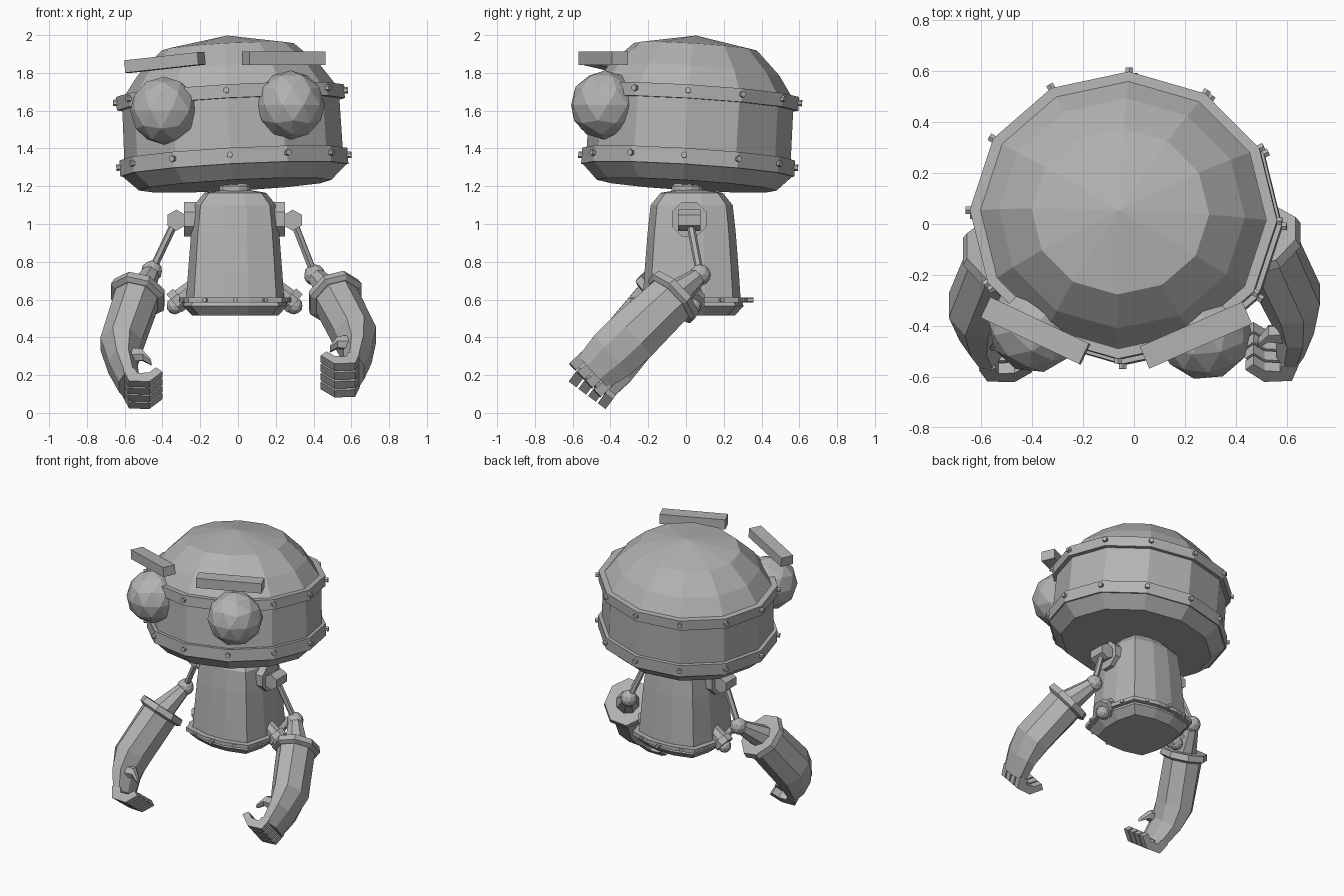
import bpy, bmesh, math
from mathutils import Vector, Matrix, Euler

cube = bpy.data.objects.get("Cube")
if cube:
    bpy.data.objects.remove(cube)

grey = bpy.data.materials.new("metal_grey")
grey.use_nodes = True
grey.diffuse_color = (0.45, 0.45, 0.45, 1)
grey.node_tree.nodes["Principled BSDF"].inputs["Base Color"].default_value = grey.diffuse_color


def finish(name, bm, matrix=Matrix()):
    bmesh.ops.recalc_face_normals(bm, faces=bm.faces)
    mesh = bpy.data.meshes.new(name)
    bm.to_mesh(mesh)
    bm.free()
    mesh.materials.append(grey)
    obj = bpy.data.objects.new(name, mesh)
    obj.matrix_world = matrix
    bpy.context.collection.objects.link(obj)
    return obj


def bridge(bm, a, b):
    n = len(a)
    for i in range(n):
        bm.faces.new((a[i], a[(i + 1) % n], b[(i + 1) % n], b[i]))


def lathe(name, profile, sides, matrix=Matrix(), phase=0.0, closed=False, corner=1.0):
    """Turn (radius, height) points about z; corner pushes every third vertex out (rounded square)."""
    bm = bmesh.new()
    rings = []
    for r, h in profile:
        ring = []
        for i in range(sides):
            t = 2 * math.pi * (i + phase) / sides
            s = r * (corner if i % 3 == 1 else 1)
            ring.append(bm.verts.new((s * math.cos(t), s * math.sin(t), h)))
        rings.append(ring)
    for a, b in zip(rings, rings[1:]):
        bridge(bm, a, b)
    if closed:
        bridge(bm, rings[-1], rings[0])
    else:
        bm.faces.new(rings[0])
        bm.faces.new(rings[-1])
    bmesh.ops.remove_doubles(bm, verts=bm.verts, dist=0.0005)
    return finish(name, bm, matrix)


def rod(name, a, b, r1, r2, sides=8):
    a, b = Vector(a), Vector(b)
    turn = (b - a).to_track_quat("Z", "Y").to_matrix().to_4x4()
    return lathe(name, [(r1, 0), (r2, (b - a).length)], sides, Matrix.Translation(a) @ turn, 0.5)


def ball(name, centre, radius, turn=0.0):
    bm = bmesh.new()
    bmesh.ops.create_icosphere(bm, subdivisions=2, radius=radius)
    return finish(name, bm, Matrix.Translation(centre) @ Matrix.Rotation(turn, 4, "Z"))


def box(name, centre, size, rot):
    bm = bmesh.new()
    bmesh.ops.create_cube(bm, size=1)
    m = Matrix.Translation(centre) @ Euler(rot).to_matrix().to_4x4() @ Matrix.Diagonal((*size, 1))
    return finish(name, bm, m)


def loft(name, sections, sides=8):
    """Join cross-sections given as (centre, half axis u, half axis v)."""
    bm = bmesh.new()
    rings = []
    k = 1 / math.cos(math.pi / sides)
    for c, u, v in sections:
        angles = [2 * math.pi * (i + 0.5) / sides for i in range(sides)]
        rings.append([bm.verts.new(c + u * k * math.cos(t) + v * k * math.sin(t)) for t in angles])
    for a, b in zip(rings, rings[1:]):
        bridge(bm, a, b)
    bm.faces.new(rings[0])
    bm.faces.new(rings[-1])
    return finish(name, bm)


def studs(name, matrix, radius, height, size, count):
    for i in range(count):
        t = 2 * math.pi * i / count
        d = Vector((math.cos(t), math.sin(t), 0))
        p = d * radius + Vector((0, 0, height))
        rod(f"{name}_{i + 1}", matrix @ (p - d * size), matrix @ (p + d * size * 1.2), size, size, 6)


# Tilted oval head: shell, two bands and their studs
head = (Matrix.Translation((-0.022, 0.012, 1.335)) @ Euler((-0.06, -0.055, -0.035)).to_matrix().to_4x4()
        @ Matrix.Diagonal((1, 0.935, 1, 1)))
lathe("head_shell", [(0.51, -0.13), (0.595, -0.05), (0.58, 0.0), (0.575, 0.36), (0.56, 0.375),
                     (0.485, 0.48), (0.35, 0.605), (0.0, 0.665)], 12, head)
for name, low, high in (("lower_band", -0.05, 0.035), ("upper_band", 0.3, 0.372)):
    lathe(name, [(0.56, low), (0.605, low), (0.605, high), (0.56, high)], 12, head, closed=True)
    studs(name + "_stud", head, 0.603, (low + high) / 2 + 0.005, 0.017, 12)

# Eyes and brows
ball("right_eye", (-0.392, -0.405, 1.6), 0.18, -0.42)
ball("left_eye", (0.278, -0.43, 1.63), 0.183, 0.4)
box("right_brow", (-0.387, -0.42, 1.855), (0.43, 0.09, 0.066), (0, -0.1, -0.44))
box("left_brow", (0.243, -0.437, 1.878), (0.44, 0.095, 0.07), (0, 0, 0.41))

# Torso: neck, rounded-square bell body, flange with studs
torso = Matrix.Translation((-0.015, 0.03, 0))
rod("neck", (-0.015, 0.005, 1.15), (-0.015, 0.005, 1.25), 0.07, 0.06)
lathe("neck_collar", [(0.085, 1.16), (0.085, 1.2), (0.065, 1.215)], 12,
      Matrix.Translation((-0.015, 0.005, 0)), 0.5)
lathe("torso", [(0.235, 0.515), (0.285, 0.565), (0.268, 0.61), (0.258, 0.75), (0.242, 0.95),
                (0.225, 1.1), (0.17, 1.165), (0.08, 1.18)], 12, torso, 0.5, corner=1.15)
lathe("torso_flange", [(0.24, 0.585), (0.305, 0.585), (0.305, 0.612), (0.24, 0.612)],
      12, torso, 0.5, closed=True, corner=1.15)
studs("flange_stud", torso, 0.31, 0.598, 0.014, 12)


def arm(side, name, elbow, cuff, bend, wrist):
    elbow, cuff, bend, wrist = map(Vector, (elbow, cuff, bend, wrist))
    mid = -0.018
    inward = Vector((-side, 0, 0))

    def at(x, y, z):
        return Vector((mid + side * x, y, z))

    def frame(axis):
        axis = axis.normalized()
        u = Vector((1, 0, 0)).cross(axis).normalized()
        return u, axis.cross(u)

    # Shoulder mount, joint and thin upper arm
    rod(name + "_shoulder_plate", at(0.2, 0.018, 1.025), at(0.268, 0.018, 1.025), 0.1, 0.1)
    rod(name + "_shoulder_joint", at(0.308, -0.042, 1.02), at(0.308, 0.078, 1.02), 0.056, 0.056, 6)
    rod(name + "_upper_arm", at(0.31, 0.02, 1.02), elbow, 0.021, 0.021, 6)
    ball(name + "_elbow", elbow, 0.057)

    # Forearm neck, flared cuff, bent glove body
    rod(name + "_forearm_neck", elbow, cuff, 0.045, 0.085)
    u, v = frame(bend - cuff)
    along = (bend - cuff).normalized()
    loft(name + "_cuff", [(cuff - along * 0.03, u * 0.152, v * 0.138),
                          (cuff + along * 0.01, u * 0.16, v * 0.145),
                          (cuff + along * 0.025, u * 0.138, v * 0.12)])
    u2, v2 = frame(wrist - cuff)
    u3, v3 = frame(wrist - bend)
    axis = (wrist - bend).normalized()
    loft(name + "_glove", [(cuff, u * 0.13, v * 0.115), (bend, u2 * 0.145, v2 * 0.11),
                           (bend.lerp(wrist, 0.5) - inward * 0.015, u3 * 0.14, v3 * 0.075),
                           (wrist, u3 * 0.115, v3 * 0.055)])

    # Four blocky fingers curling inward, and a thumb
    for i in range(4):
        base = wrist + u3 * (0.064 * (i - 1.5)) - axis * 0.02
        path = [base, base + axis * 0.055 + inward * 0.015,
                base + axis * 0.055 + inward * 0.1, base + axis * 0.005 + inward * 0.16]
        tangents = [axis, axis + inward, inward, inward - axis]
        sections = []
        for p, t, w in zip(path, tangents, (0.032, 0.034, 0.03, 0.022)):
            sections.append((p, u3 * 0.026, t.normalized().cross(u3) * w))
        loft(f"{name}_finger_{i + 1}", sections, 4)
    root = bend.lerp(wrist, 0.45) - u3 * 0.075
    loft(name + "_thumb", [(root, u3 * 0.035, axis * 0.045),
                           (root + inward * 0.09, u3 * 0.03, axis * 0.032),
                           (root + inward * 0.13 + axis * 0.05, u3 * 0.018, axis * 0.015)], 6)

    # Hip bracket and socket
    rod(name + "_hip_bracket", at(0.2, 0.035, 0.68), at(0.31, 0.035, 0.59), 0.045, 0.055)
    rod(name + "_hip_ring", at(0.285, 0.035, 0.61), at(0.32, 0.035, 0.58), 0.068, 0.068)
    ball(name + "_hip_ball", at(0.315, 0.035, 0.567), 0.046)


arm(1, "left", (0.405, 0.075, 0.73), (0.515, -0.07, 0.61), (0.622, -0.29, 0.4), (0.613, -0.49, 0.215))
arm(-1, "right", (-0.457, 0.05, 0.75), (-0.53, -0.125, 0.62), (-0.618, -0.325, 0.36), (-0.575, -0.485, 0.145))
